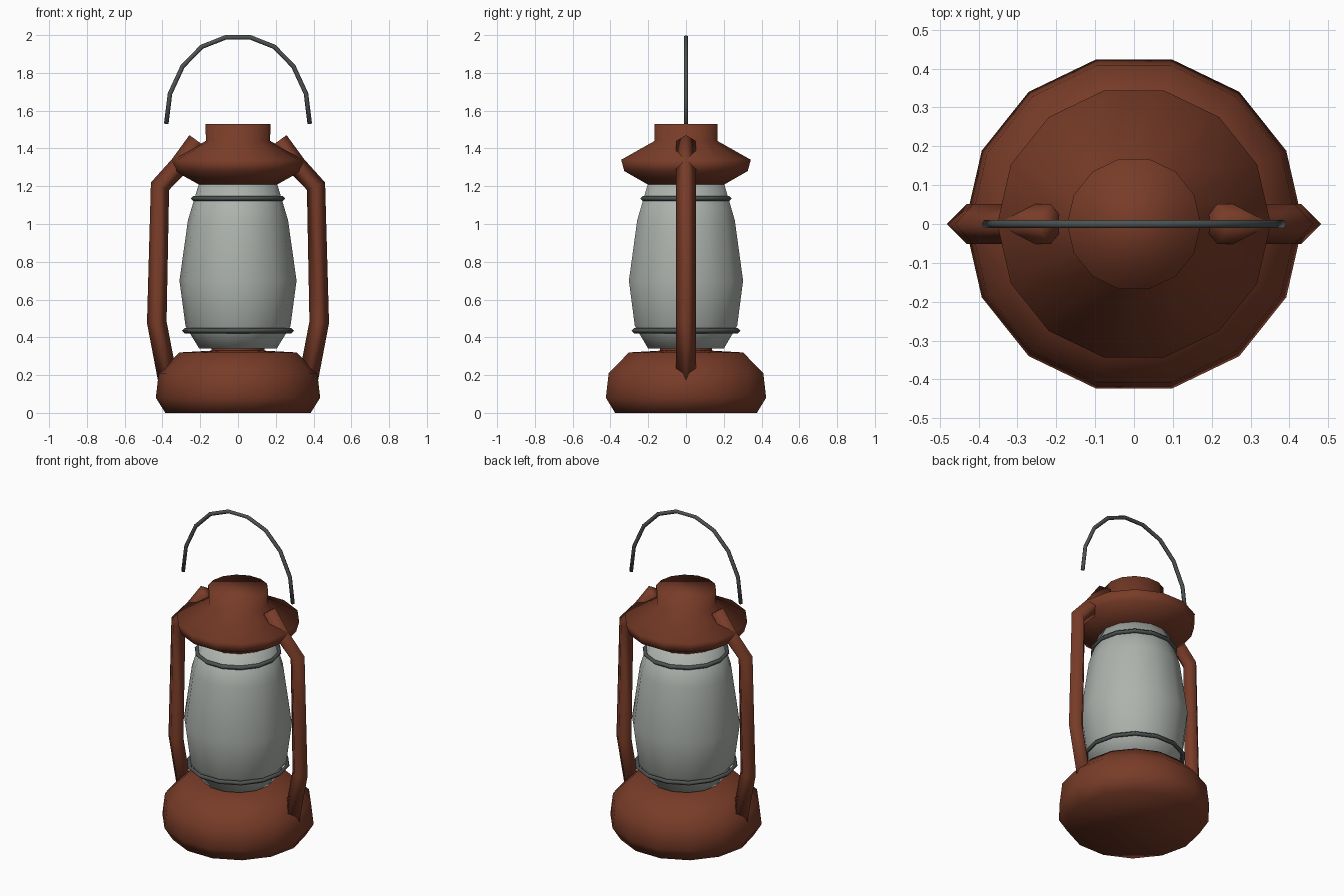
import bpy, bmesh, math
from mathutils import Vector

cube = bpy.data.objects.get("Cube")
if cube:
    bpy.data.objects.remove(cube, do_unlink=True)

SIDES = 14


def material(name, rgb):
    m = bpy.data.materials.new(name)
    m.use_nodes = True
    m.diffuse_color = (*rgb, 1)
    bsdf = next(n for n in m.node_tree.nodes if n.type == 'BSDF_PRINCIPLED')
    bsdf.inputs["Base Color"].default_value = (*rgb, 1)
    return m


RUST = material("rust red paint", (0.19, 0.045, 0.021))
GLASS = material("frosted grey glass", (0.42, 0.45, 0.42))
IRON = material("dark iron", (0.075, 0.085, 0.083))


def finish(name, bm, mat):
    bmesh.ops.recalc_face_normals(bm, faces=bm.faces)
    for f in bm.faces:
        f.smooth = True
    me = bpy.data.meshes.new(name)
    bm.to_mesh(me)
    bm.free()
    me.materials.append(mat)
    ob = bpy.data.objects.new(name, me)
    bpy.context.collection.objects.link(ob)
    return ob


def skin(bm, rings, closed=False):
    """Join neighbouring vertex rings with quads, then cap or close the ends."""
    pairs = list(zip(rings, rings[1:]))
    if closed:
        pairs.append((rings[-1], rings[0]))
    for a, b in pairs:
        for i in range(len(a)):
            j = (i + 1) % len(a)
            bm.faces.new((a[i], a[j], b[j], b[i]))
    if not closed:
        bm.faces.new(rings[0])
        bm.faces.new(rings[-1])


def lathe(name, profile, mat, closed=False):
    bm = bmesh.new()
    rings = []
    for r, z in profile:
        angles = [math.tau * i / SIDES for i in range(SIDES)]
        rings.append([bm.verts.new((r * math.cos(a), r * math.sin(a), z)) for a in angles])
    skin(bm, rings, closed)
    return finish(name, bm, mat)


def tube(name, path, radius, sides, mat):
    """Sweep a polygon along a path in the xz plane, mitred at each bend."""
    bm = bmesh.new()
    pts = [Vector((x, 0, z)) for x, z in path]
    across = Vector((0, 1, 0))
    rings = []
    for i, p in enumerate(pts):
        d0 = (p - pts[max(i - 1, 0)]).normalized()
        d1 = (pts[min(i + 1, len(pts) - 1)] - p).normalized()
        out = (d0 + d1).normalized().cross(across)
        angles = [math.tau * k / sides for k in range(sides)]
        rings.append([bm.verts.new(p + radius * (math.cos(a) * out + math.sin(a) * across))
                      for a in angles])
    skin(bm, rings)
    return finish(name, bm, mat)


# Fuel tank, burner neck and hood
lathe("fuel_tank", [(.385, 0), (.435, .08), (.42, .21), (.31, .32), (.13, .33)], RUST)
lathe("burner_neck", [(.14, .31), (.14, .36)], RUST)
lathe("hood", [(.2, 1.205), (.335, 1.28), (.352, 1.34), (.17, 1.44), (.172, 1.53)], RUST)

# Glass globe
lathe("glass_globe", [(.205, .34), (.278, .46), (.31, .7), (.265, 1.02), (.205, 1.22)], GLASS)

# Wire guard rings around the globe
for name, r, z in (("lower_guard_ring", .282, .435), ("upper_guard_ring", .235, 1.135)):
    t = .014
    lathe(name, [(r + t, z), (r, z + t), (r - t, z), (r, z - t)], IRON, closed=True)

# Side air tubes
arm = [(.215, 1.44), (.31, 1.31), (.413, 1.2), (.43, .48), (.365, .14)]
for name, s in (("left_side_tube", 1), ("right_side_tube", -1)):
    tube(name, [(s * x, z) for x, z in arm], .052, 4, RUST)

# Carrying handle
half = [(.38, 1.53), (.36, 1.69), (.293, 1.835), (.192, 1.938), (.066, 1.988)]
tube("carrying_handle", half + [(-x, z) for x, z in reversed(half)], .012, 6, IRON)
